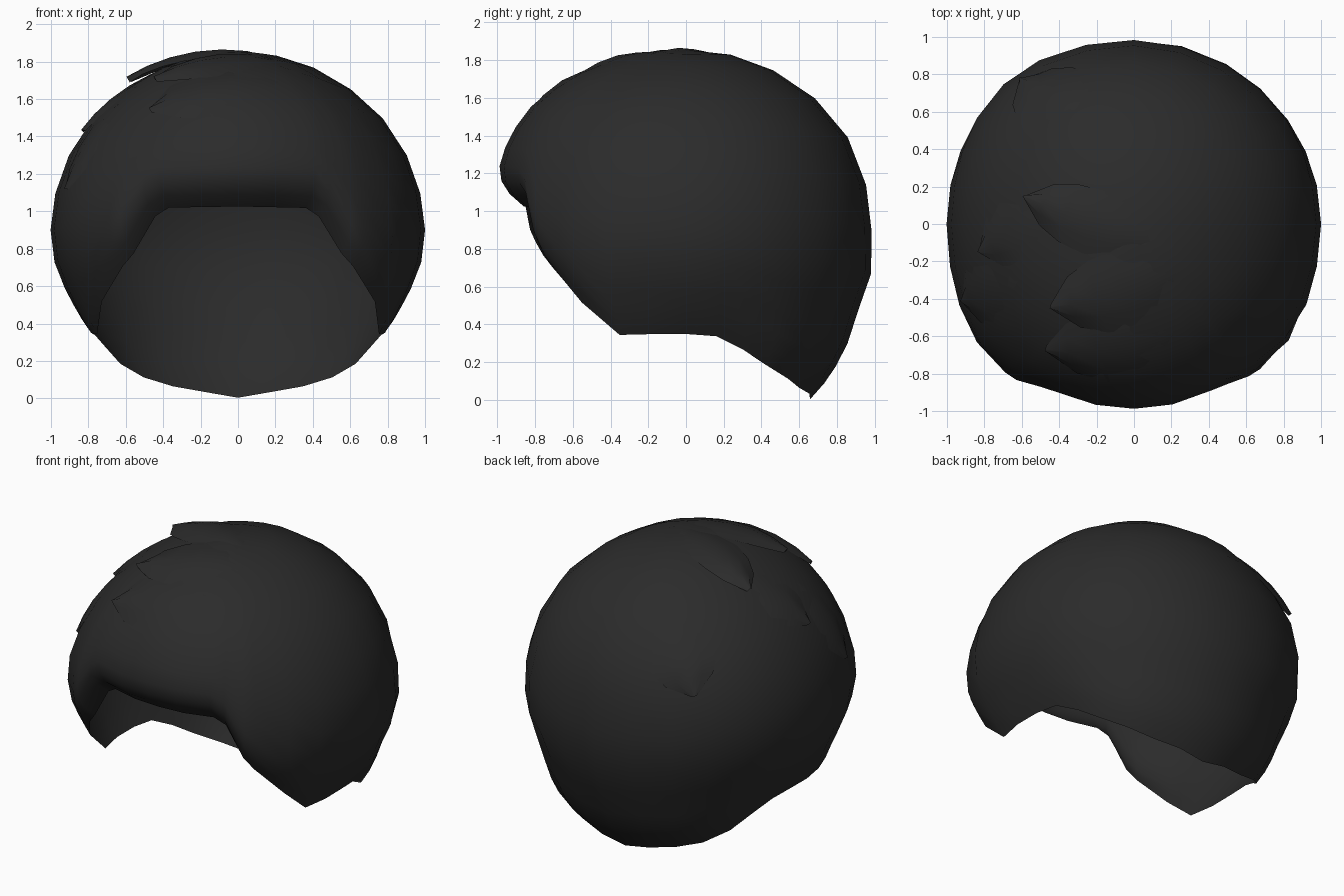
import bpy, bmesh, math
from mathutils import Vector

if "Cube" in bpy.data.objects:
    bpy.data.objects.remove(bpy.data.objects["Cube"])

CENTRE_Z = 0.905

# Tables of (angle, value) in degrees: shell radius by elevation, hem by azimuth from front
SIDE = [(-60, 0.96), (-38, 0.955), (-24, 0.967), (-8, 1.0), (0, 1.0), (20, 0.987),
        (32, 0.98), (51, 0.96), (72, 0.95), (90, 0.95)]
BACK = [(-54, 1.116), (-46, 1.09), (-23, 1.0), (-11, 1.01), (0, 0.98), (18, 0.98),
        (33, 0.985), (48, 0.97), (65, 0.957), (90, 0.95)]
FRONT = [(-34, 0.95), (-10, 0.99), (0, 1.0), (17, 1.04), (27, 1.055), (40, 1.045),
         (55, 1.005), (69, 0.97), (90, 0.95)]
HEM = [(0, 8), (25, 7.5), (30, 4.5), (37, -8), (41, -12), (65, -34), (102, -36),
       (124, -43.5), (137, -47), (150, -50.5), (180, -53.9)]
# Soft swellings of the hair: azimuth, elevation, height, azimuth spread, elevation spread
SWELLS = [(-48, 2, 0.055, 22, 20), (50, -6, 0.04, 18, 18), (-138, 12, 0.04, 25, 25),
          (-132, -44, 0.06, 20, 15), (132, -44, 0.06, 20, 15),
          (-63, -35, 0.045, 16, 12), (63, -35, 0.045, 16, 12)]


def lookup(table, a):
    if a <= table[0][0]:
        return table[0][1]
    for (a0, v0), (a1, v1) in zip(table, table[1:]):
        if a <= a1:
            return v0 + (v1 - v0) * (a - a0) / (a1 - a0)
    return table[-1][1]


def wrap(a):
    return (a + 180) % 360 - 180


def surface(az, el, lift=0.0):
    """Point on the hair shell; az is measured from the front towards +x."""
    a = abs(wrap(az))
    c = math.cos(math.radians(a))
    end = FRONT if c > 0 else BACK
    r = lookup(SIDE, el) * (1 - c * c) + lookup(end, el) * c * c
    for sa, se, h, wa, we in SWELLS:
        r += h * math.exp(-(wrap(az - sa) / wa) ** 2 - ((el - se) / we) ** 2)
    # fringe rolls inward above the face opening
    above = max(0.0, el - lookup(HEM, a))
    w = min(1.0, max(0.0, (48 - a) / 18))
    r -= 0.15 * w * max(0.0, 1 - above / 11) ** 2
    r += lift
    e, t = math.radians(el), math.radians(az)
    return Vector((r * math.cos(e) * math.sin(t), -r * math.cos(e) * math.cos(t),
                   CENTRE_Z + r * math.sin(e)))


hair_mat = bpy.data.materials.new("charcoal hair")
hair_mat.diffuse_color = (0.024, 0.024, 0.024, 1)
hair_mat.use_nodes = True
hair_mat.node_tree.nodes["Principled BSDF"].inputs["Base Color"].default_value = hair_mat.diffuse_color


def finish(name, bm):
    bmesh.ops.recalc_face_normals(bm, faces=bm.faces)
    for f in bm.faces:
        f.smooth = True
    me = bpy.data.meshes.new(name)
    bm.to_mesh(me)
    bm.free()
    me.materials.append(hair_mat)
    ob = bpy.data.objects.new(name, me)
    bpy.context.collection.objects.link(ob)
    return ob


# Main hair shell, open at the bottom and face
half = [12, 25, 30, 37, 41, 53, 65, 77, 90, 102, 113, 124, 137, 150, 165]
azimuths = [0] + half + [180] + [-a for a in reversed(half)]
fractions = [0.1, 0.2, 0.31, 0.42, 0.53, 0.63, 0.72, 0.8, 0.87, 0.92, 0.96, 1.0]
bm = bmesh.new()
pole = bm.verts.new(surface(0, 90))
rings = [[bm.verts.new(surface(a, 90 + (lookup(HEM, abs(a)) - 90) * f)) for a in azimuths]
         for f in fractions]
n = len(azimuths)
for i in range(n):
    j = (i + 1) % n
    bm.faces.new((pole, rings[0][i], rings[0][j]))
    for u, v in zip(rings, rings[1:]):
        bm.faces.new((u[i], v[i], v[j], u[j]))
finish("hair_shell", bm)


# Overlapping locks: strips that rise slightly off the shell towards a pointed tip
def lock(name, start, tip, width, lift):
    bm = bmesh.new()
    p, q = surface(*start), surface(*tip)
    side = (q - p).cross(p + q - Vector((0, 0, 2 * CENTRE_Z))).normalized()
    rows, steps = [], 7
    for k in range(steps + 1):
        t = k / steps
        w = width * (0.08 + 0.92 * math.sin(math.pi * t ** 1.3) ** 0.7)
        row = []
        for s in (-1, -0.5, 0, 0.5, 1):
            d = p.lerp(q, t) + side * s * w - Vector((0, 0, CENTRE_Z))
            az = math.degrees(math.atan2(d.x, -d.y))
            el = math.degrees(math.atan2(d.z, math.hypot(d.x, d.y)))
            up = lift * t * (1 - 0.4 * s * s) - 0.012 * abs(s) - 0.02 * (1 - t)
            row.append(bm.verts.new(surface(az, el, up)))
        rows.append(row)
    for u, v in zip(rows, rows[1:]):
        for k in range(4):
            bm.faces.new((u[k], v[k], v[k + 1], u[k + 1]))
    finish(name, bm)


# Each lock: root (azimuth, elevation), tip (azimuth, elevation), half width, lift
LOCKS = [((60, 70), (-104, 53), 0.16, 0.06), ((70, 60), (-45, 52), 0.2, 0.05),
         ((55, 45), (-35, 38), 0.22, 0.03), ((-150, 75), (-80, 32), 0.2, 0.02),
         ((-60, 65), (-66, 12), 0.2, 0.02), ((-165, 60), (-142, 18), 0.22, 0.025)]
for k, spec in enumerate(LOCKS):
    lock(f"hair_lock_{k + 1}", *spec)
